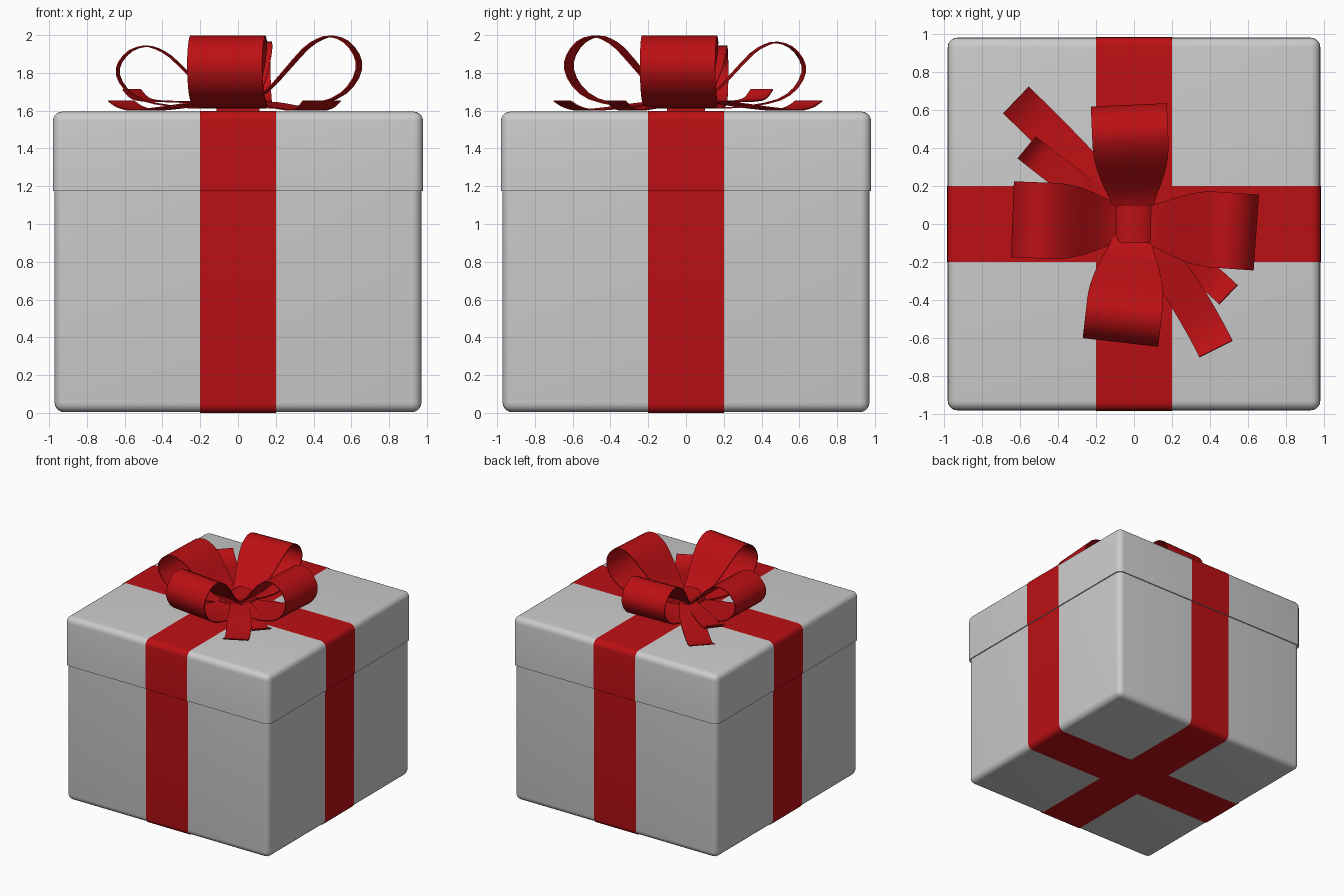
import bpy, bmesh, math
from mathutils import Vector

if "Cube" in bpy.data.objects:
    bpy.data.objects.remove(bpy.data.objects["Cube"])

red = bpy.data.materials.new("ribbon_red")
red.diffuse_color = (0.5, 0.005, 0.007, 1)
red.use_nodes = True
red.node_tree.nodes["Principled BSDF"].inputs["Base Color"].default_value = red.diffuse_color
TOP = 1.595


def finish(name, bm, mat=None, angle=40):
    bmesh.ops.recalc_face_normals(bm, faces=bm.faces)
    me = bpy.data.meshes.new(name)
    bm.to_mesh(me)
    bm.free()
    ob = bpy.data.objects.new(name, me)
    bpy.context.collection.objects.link(ob)
    if mat:
        me.materials.append(mat)
    bpy.ops.object.select_all(action='DESELECT')
    ob.select_set(True)
    bpy.context.view_layer.objects.active = ob
    bpy.ops.object.shade_smooth_by_angle(angle=math.radians(angle))
    return ob


def rounded_box(half, z0, z1, sharp_z):
    """Box with all edges rounded except those lying on the plane sharp_z."""
    bm = bmesh.new()
    bmesh.ops.create_cube(bm, size=1)
    for v in bm.verts:
        v.co = (v.co.x * 2 * half, v.co.y * 2 * half, z0 if v.co.z < 0 else z1)
    edges = [e for e in bm.edges
             if not all(abs(v.co.z - sharp_z) < 1e-4 for v in e.verts)]
    bmesh.ops.bevel(bm, geom=edges, offset=0.05, segments=5, profile=0.5, affect='EDGES')
    return bm


def wrap(half, z0, z1, sharp_z):
    """Crossed ribbon bands cut out of a slightly larger rounded box."""
    bm = rounded_box(half, z0, z1, sharp_z)
    for axis in ((1, 0, 0), (0, 1, 0)):
        for d in (-0.2, 0.2):
            bmesh.ops.bisect_plane(bm, geom=bm.verts[:] + bm.edges[:] + bm.faces[:],
                                   plane_co=Vector(axis) * d, plane_no=axis)
    drop = []
    for f in bm.faces:
        c = f.calc_center_median()
        if (abs(c.x) > 0.2 and abs(c.y) > 0.2) or abs(c.z - sharp_z) < 1e-4:
            drop.append(f)
    bmesh.ops.delete(bm, geom=drop, context='FACES')
    return bm


def spline(pts, steps=3):
    """Catmull-Rom through the control points."""
    p = [Vector(q) for q in pts]
    p = [2 * p[0] - p[1]] + p + [2 * p[-1] - p[-2]]
    out = []
    for i in range(1, len(p) - 2):
        a, b, c, d = p[i - 1:i + 3]
        for k in range(steps):
            t = k / steps
            out.append(0.5 * (2 * b + (c - a) * t + (2 * a - 5 * b + 4 * c - d) * t * t
                              + (3 * b - a - 3 * c + d) * t ** 3))
    return out + [p[-2]]


def strip(name, profile, a0, a1, width, steps=3):
    """Ribbon strip: profile of (distance, height), heading a0 to a1 degrees."""
    reach = max(s for s, z in profile)

    def point(s):
        a = math.radians(a0 + (a1 - a0) * s / reach)
        return Vector((s * math.cos(a), s * math.sin(a), 0))

    bm = bmesh.new()
    rows = []
    for s, z in spline(profile, steps):
        t = (point(s + 0.01) - point(s - 0.01)).normalized()
        side = Vector((-t.y, t.x, 0)) * width(s) / 2
        c = point(s) + Vector((0, 0, z))
        rows.append((bm.verts.new(c - side), bm.verts.new(c + side)))
    for (a, b), (c, d) in zip(rows, rows[1:]):
        bm.faces.new((a, b, d, c))
    bmesh.ops.recalc_face_normals(bm, faces=bm.faces)
    bmesh.ops.solidify(bm, geom=bm.faces[:], thickness=0.007)
    return finish(name, bm, red)


# Box and lid
finish("box_body", rounded_box(0.971, 0.004, 1.18, 1.18))
finish("box_lid", rounded_box(0.98, 1.175, TOP, 1.175))

# Ribbon wrapped round box and lid
finish("body_ribbon", wrap(0.974, 0.0, 1.174, 1.174), red)
finish("lid_ribbon", wrap(0.983, 1.175, TOP + 0.003, 1.175), red)


# Bow loops: heading, reach, peak height
def loop_width(s):
    t = min(max((s - 0.1) / 0.32, 0), 1)
    return 0.21 + 0.19 * math.sin(t * math.pi / 2)


LOOP = [(0.05, 0.13), (0.22, 0.25), (0.38, 0.52), (0.55, 0.83), (0.67, 0.96), (0.77, 1.0),
        (0.89, 0.93), (0.98, 0.75), (1.0, 0.55), (0.93, 0.32), (0.79, 0.15),
        (0.55, 0.06), (0.3, 0.03), (0.05, 0.05)]
for name, heading, reach, peak in (("right", -4, 0.645, 1.997), ("left", 177.8, 0.64, 1.945),
                                   ("back", 92.5, 0.627, 1.965), ("front", 263.5, 0.627, 1.997)):
    pts = [(s * reach, TOP + 0.005 + h * (peak - TOP - 0.005)) for s, h in LOOP]
    strip("bow_loop_" + name, pts, heading, heading, loop_width, steps=2)

# Ribbon tails: headings, reach, tip height, tip width
for name, a0, a1, reach, tip, w in (("back_long", 131, 133.6, 0.898, 1.655, 0.195),
                                    ("back_short", 148, 144.5, 0.69, 1.715, 0.15),
                                    ("front_long", -50, -56.7, 0.784, 1.655, 0.195),
                                    ("front_short", -30, -36.8, 0.618, 1.655, 0.14)):
    low = 1.607 + (tip - 1.655) * 0.8
    pts = [(0.05, 1.65), (0.3 * reach, 1.645), (0.55 * reach, 0.4 * 1.645 + 0.6 * low),
           (0.8 * reach, low), (0.92 * reach, low + 0.015), (reach, tip)]
    strip("tail_" + name, pts, a0, a1, lambda s: w * (0.6 + 0.4 * min(s / 0.4, 1)))

# Knot: arched band over the bow centre
bm = bmesh.new()
ring = []
for i in range(17):
    a = math.pi * i / 16
    ring.append(bm.verts.new((0.115 * math.cos(a), -0.1, TOP + 0.105 * math.sin(a) ** 0.7)))
face = bm.faces.new(ring)
ext = bmesh.ops.extrude_face_region(bm, geom=[face])
bmesh.ops.translate(bm, vec=(0, 0.2, 0),
                    verts=[v for v in ext["geom"] if isinstance(v, bmesh.types.BMVert)])
finish("bow_knot", bm, red)
